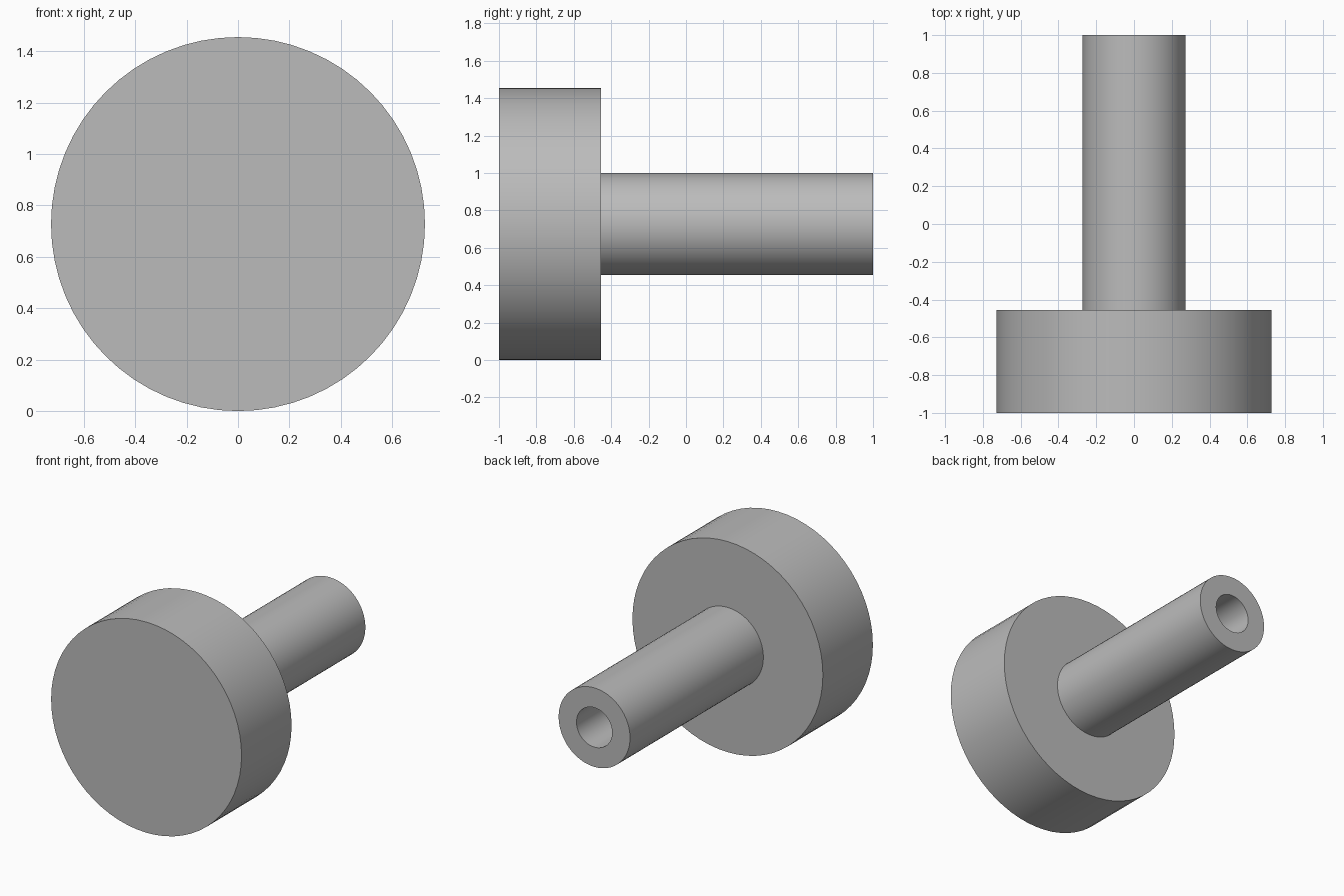
import bpy
import bmesh
from math import radians, tau
from mathutils import Vector

cube = bpy.data.objects.get("Cube")
if cube:
    bpy.data.objects.remove(cube)

UNIT = 1 / 11            # the whole part is 22 units long
HEAD_R, STEM_R, BORE_R = 8 * UNIT, 3 * UNIT, 1.5 * UNIT
FRONT, SHOULDER, BACK = -1, -1 + 6 * UNIT, 1
BORE_END = BACK - 12 * UNIT
SEGMENTS = 64

# Plain grey material
grey = bpy.data.materials.new("plain_grey")
grey.use_nodes = True
colour = (0.5, 0.5, 0.5, 1)
grey.diffuse_color = colour
grey.node_tree.nodes["Principled BSDF"].inputs["Base Color"].default_value = colour

# Half section (radius, y): disc head, shoulder, stem and blind bore
profile = [(0, FRONT), (HEAD_R, FRONT), (HEAD_R, SHOULDER), (STEM_R, SHOULDER),
           (STEM_R, BACK), (BORE_R, BACK), (BORE_R, BORE_END), (0, BORE_END)]

# Turn the section about the long axis
bm = bmesh.new()
verts = [bm.verts.new((0, y, r)) for r, y in profile]
edges = [bm.edges.new(pair) for pair in zip(verts, verts[1:])]
bmesh.ops.spin(bm, geom=verts + edges, cent=Vector(), axis=(0, 1, 0),
               angle=tau, steps=SEGMENTS)
bmesh.ops.remove_doubles(bm, verts=bm.verts, dist=1e-4)
bmesh.ops.recalc_face_normals(bm, faces=bm.faces)

mesh = bpy.data.meshes.new("turned_knob")
bm.to_mesh(mesh)
bm.free()
mesh.materials.append(grey)
knob = bpy.data.objects.new("turned_knob", mesh)
knob.location.z = HEAD_R
bpy.context.collection.objects.link(knob)

# Smooth walls with sharp rims
bpy.context.view_layer.objects.active = knob
knob.select_set(True)
bpy.ops.object.shade_smooth_by_angle(angle=radians(30))
